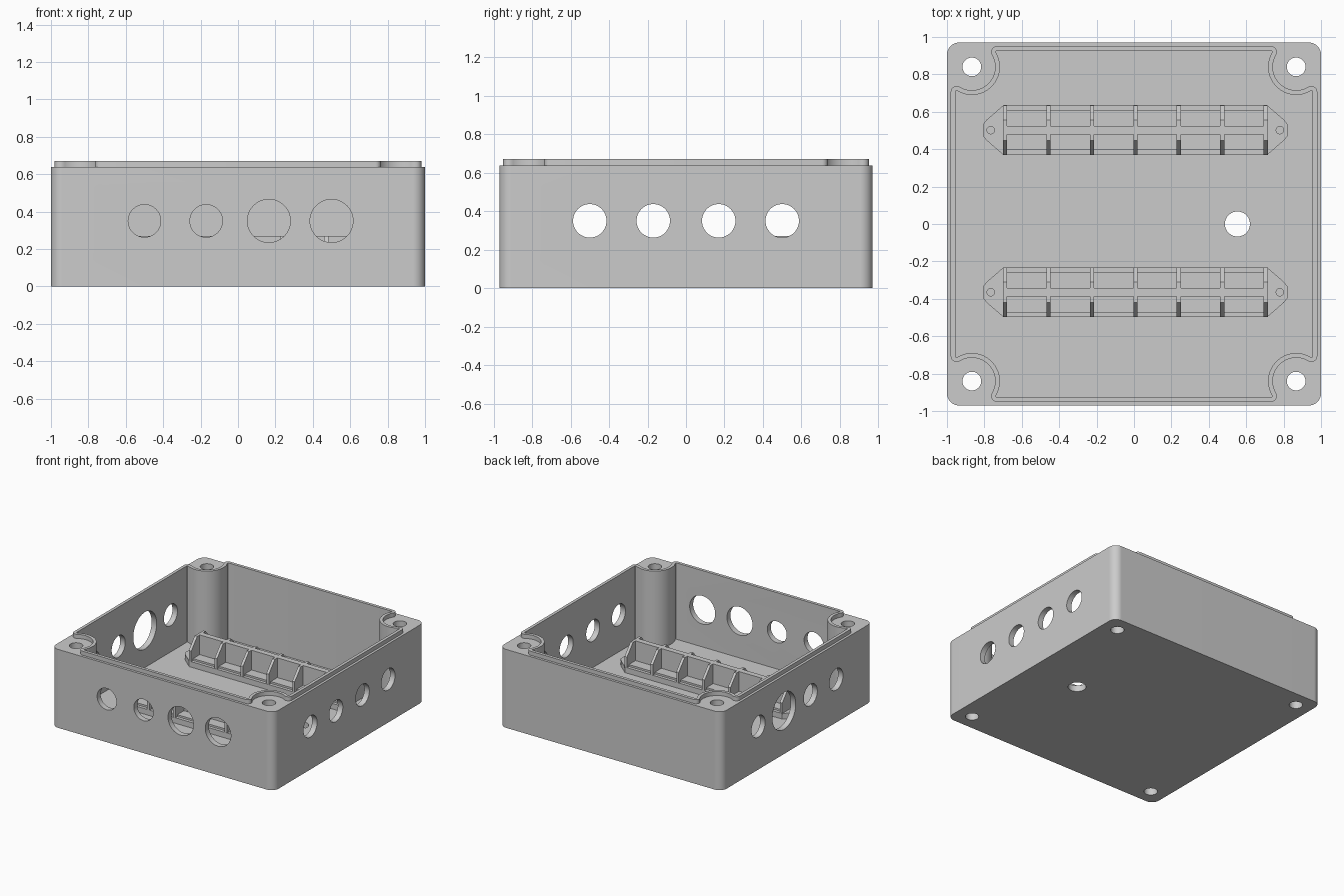
import bpy, bmesh, math
from mathutils import Matrix, Vector

if "Cube" in bpy.data.objects:
    bpy.data.objects.remove(bpy.data.objects["Cube"], do_unlink=True)

grey = bpy.data.materials.new("plain_grey")
grey.use_nodes = True
grey.diffuse_color = (0.6, 0.6, 0.6, 1)
grey.node_tree.nodes["Principled BSDF"].inputs["Base Color"].default_value = grey.diffuse_color

FLOOR, SHOULDER, TOP = 0.05, 0.637, 0.67
POST_X, POST_Y = 0.867, 0.84


def make_object(name, bm):
    bmesh.ops.recalc_face_normals(bm, faces=bm.faces)
    mesh = bpy.data.meshes.new(name)
    bm.to_mesh(mesh)
    bm.free()
    obj = bpy.data.objects.new(name, mesh)
    bpy.context.collection.objects.link(obj)
    mesh.materials.append(grey)
    return obj


def add_loft(bm, loops):
    """Skin a row of equal-length loops and cap both ends."""
    rings = [[bm.verts.new(p) for p in loop] for loop in loops]
    for low, high in zip(rings, rings[1:]):
        for i in range(len(low)):
            bm.faces.new((low[i - 1], low[i], high[i], high[i - 1]))
    bm.faces.new(list(reversed(rings[0])))
    bm.faces.new(rings[-1])


def at_height(outline, z):
    return [(x, y, z) for x, y in outline]


def add_box(bm, size, centre):
    m = Matrix.Translation(centre) @ Matrix.Diagonal((*size, 1))
    bmesh.ops.create_cube(bm, size=1, matrix=m)


def add_drill(bm, centre, radius, length, axis):
    turn = {"x": Matrix.Rotation(math.pi / 2, 4, "Y"),
            "y": Matrix.Rotation(math.pi / 2, 4, "X"),
            "z": Matrix.Identity(4)}[axis]
    bmesh.ops.create_cone(bm, cap_ends=True, segments=48, radius1=radius, radius2=radius,
                          depth=length, matrix=Matrix.Translation(centre) @ turn)


def cut(obj, tool):
    mod = obj.modifiers.new("cut", "BOOLEAN")
    mod.operation, mod.object, mod.solver = "DIFFERENCE", tool, "EXACT"
    bpy.context.view_layer.objects.active = obj
    bpy.ops.object.modifier_apply(modifier=mod.name)
    bpy.data.objects.remove(tool, do_unlink=True)


def arc(cx, cy, r, a0, a1, n):
    steps = [math.radians(a0 + (a1 - a0) * i / n) for i in range(n + 1)]
    return [(cx + r * math.cos(a), cy + r * math.sin(a)) for a in steps]


def four_way(quadrant):
    """Mirror a first-quadrant path into a full counterclockwise loop."""
    upper = quadrant + [(-x, y) for x, y in reversed(quadrant)]
    return upper + [(-x, -y) for x, y in upper]


def scalloped(inset):
    """Rim outline with a round bite around each corner post."""
    x, y = 0.98 - inset, 0.95 - inset
    neck, r, f = 0.103 + inset, 0.125 + inset, 0.03 - inset
    a = math.degrees(math.asin(neck / r))
    path = arc(x - f, POST_Y - neck - f, f, 0, 90, 6)
    path += arc(POST_X, POST_Y, r, -a, a - 270, 24)
    path += arc(POST_X - neck - f, y - f, f, 0, 90, 6)
    return four_way(path)


# Enclosure: outer wall, shoulder, raised rim, inner wall and floor in one skin
rim, cavity = scalloped(0), scalloped(0.025)
body = four_way(arc(0.935, 0.905, 0.065, 0, 90, len(rim) // 4 - 1))
shell = bmesh.new()
add_loft(shell, [at_height(body, 0), at_height(body, SHOULDER),
                 at_height(rim, SHOULDER), at_height(rim, TOP),
                 at_height(cavity, TOP), at_height(cavity, FLOOR)])
box = make_object("enclosure", shell)

# Cable entries, corner screw holes and floor hole
drills = bmesh.new()
for x, r in ((-0.5, 0.087), (-0.17, 0.087), (0.165, 0.115), (0.5, 0.115)):
    add_drill(drills, (x, -0.95, 0.35), r, 0.12, "y")
for y in (-0.5, -0.17, 0.17, 0.5):
    add_drill(drills, (0.98, y, 0.35), 0.087, 0.12, "x")
    add_drill(drills, (-0.98, y, 0.35), 0.15 if y == 0.17 else 0.087, 0.12, "x")
for sx in (-1, 1):
    for sy in (-1, 1):
        add_drill(drills, (sx * POST_X, sy * POST_Y, 0.4), 0.05, 1, "z")
add_drill(drills, (0.553, 0, 0), 0.067, 0.3, "z")
cut(box, make_object("drills", drills))


# Terminal strips: eared base, centre wall and shaped dividers
def terminal_strip(label, cy):
    cx, base_top, peak = 0.007, 0.095, 0.27
    ear = [(0.815, 0.03), (0.795, 0.055), (0.705, 0.133)]
    outline = [(cx + x, cy + y) for x, y in four_way(ear)]
    plate = bmesh.new()
    add_loft(plate, [at_height(outline, FLOOR - 0.005), at_height(outline, base_top)])
    base = make_object(label + "_strip_base", plate)
    holes = bmesh.new()
    for s in (-1, 1):
        add_drill(holes, (cx + s * 0.773, cy, 0.12), 0.02, 0.14, "z")
    cut(base, make_object("ear_drills", holes))

    wall = bmesh.new()
    add_box(wall, (1.41, 0.045, peak - 0.085), (cx, cy, (peak + 0.085) / 2))
    add_box(wall, (1.41, 0.215, 0.02), (cx, cy, 0.1))
    make_object(label + "_strip_wall", wall)

    fins = bmesh.new()
    half = [(0.132, 0.085), (0.132, 0.18), (0.055, peak)]
    shape = half + [(-y, z) for y, z in reversed(half)]
    for i in range(-3, 4):
        x = cx + i * 0.2325
        add_loft(fins, [[Vector((x + side, cy + y, z)) for y, z in shape]
                        for side in (-0.011, 0.011)])
    make_object(label + "_strip_dividers", fins)


terminal_strip("back", 0.502)
terminal_strip("front", -0.365)

# Smooth round walls, keep hard edges
bpy.ops.object.select_all(action="DESELECT")
box.select_set(True)
bpy.context.view_layer.objects.active = box
bpy.ops.object.shade_smooth_by_angle(angle=math.radians(35))
